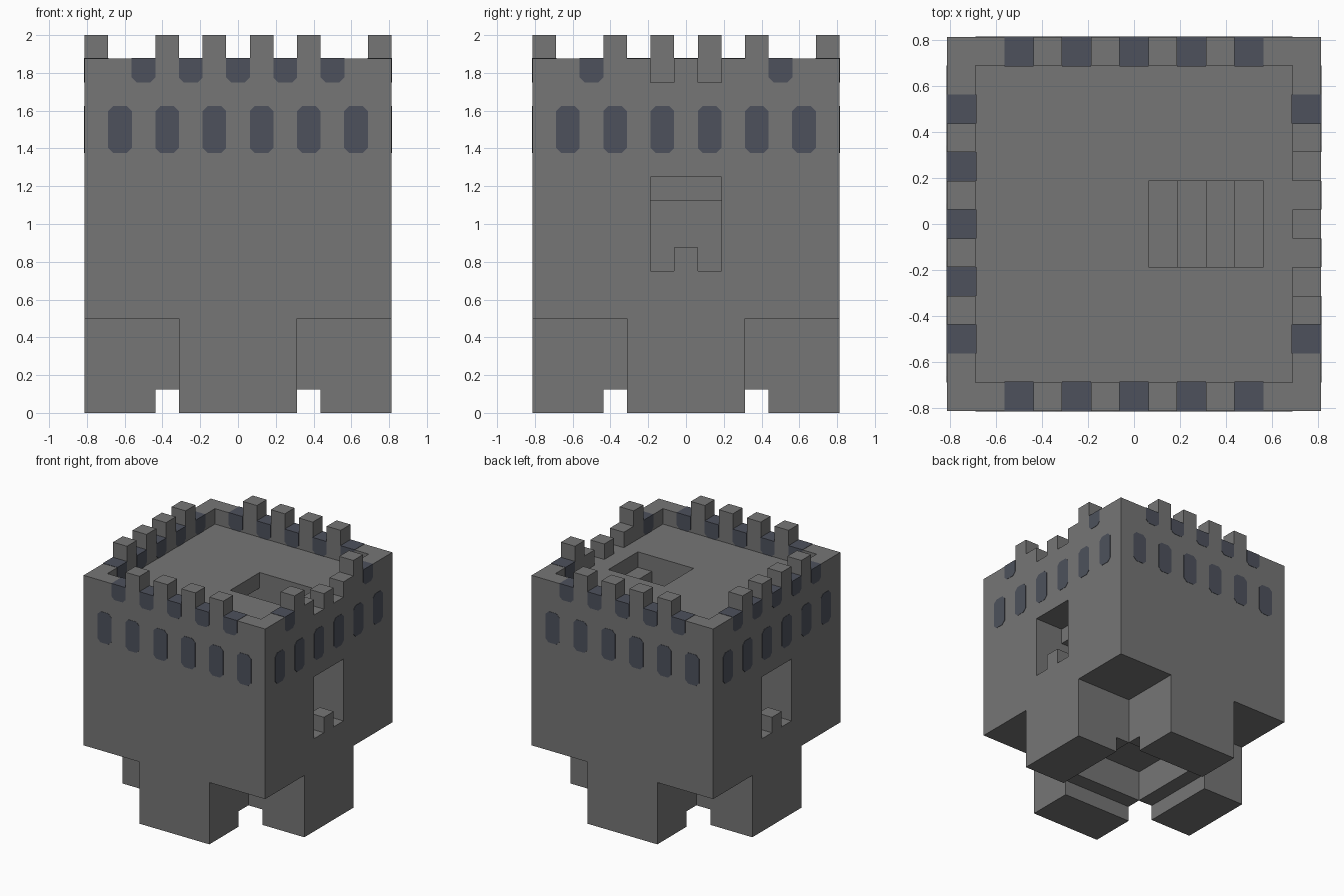
import bpy, bmesh, math
from mathutils import Matrix, Vector

U = 0.125      # one block
H = 6.5        # half width of the tower in blocks

if "Cube" in bpy.data.objects:
    bpy.data.objects.remove(bpy.data.objects["Cube"], do_unlink=True)


def material(name, rgb):
    mat = bpy.data.materials.new(name)
    mat.use_nodes = True
    mat.diffuse_color = (*rgb, 1)
    mat.node_tree.nodes["Principled BSDF"].inputs["Base Color"].default_value = (*rgb, 1)
    return mat


STONE = material("grey_stone", (0.18, 0.18, 0.18))
SLATE = material("dark_blue_slate", (0.075, 0.083, 0.107))


def add_object(name, bm, mat):
    bmesh.ops.recalc_face_normals(bm, faces=bm.faces)
    mesh = bpy.data.meshes.new(name)
    bm.to_mesh(mesh)
    bm.free()
    obj = bpy.data.objects.new(name, mesh)
    if mat:
        mesh.materials.append(mat)
    bpy.context.scene.collection.objects.link(obj)
    return obj


def box(name, x, y, z, mat=STONE, side=0):
    """Box from block ranges, turned by quarter turns from the front side."""
    bm = bmesh.new()
    bmesh.ops.create_cube(bm, size=1)
    spans = (x, y, z)
    size = [(b - a) * U for a, b in spans]
    centre = Vector([(a + b) / 2 * U for a, b in spans])
    turn = Matrix.Rotation(side * math.pi / 2, 4, "Z")
    bm.transform(turn @ Matrix.Translation(centre) @ Matrix.Diagonal((*size, 1)))
    return add_object(name, bm, mat)


def prism(name, outline, y, side):
    """Outline in x and z, extruded over the y range."""
    bm = bmesh.new()
    face = bm.faces.new([bm.verts.new((px * U, y[0] * U, pz * U)) for px, pz in outline])
    new = bmesh.ops.extrude_face_region(bm, geom=[face])["geom"]
    moved = [v for v in new if isinstance(v, bmesh.types.BMVert)]
    bmesh.ops.translate(bm, verts=moved, vec=(0, (y[1] - y[0]) * U, 0))
    bm.transform(Matrix.Rotation(side * math.pi / 2, 4, "Z"))
    return add_object(name, bm, SLATE)


def chamfered(cx, z0, z1, c, top=True):
    t = c if top else 0
    pts = [(cx - .5 + c, z0), (cx + .5 - c, z0), (cx + .5, z0 + c), (cx + .5, z1 - t)]
    if top:
        pts += [(cx + .5 - c, z1), (cx - .5 + c, z1)]
    return pts + [(cx - .5, z1 - t), (cx - .5, z0 + c)]


# Tower body with everything hollow cut out of it
body = box("tower_body", (-H, H), (-H, H), (4, 15))
DOOR = (-1.5, 1.5)
cuts = [((-5.5, 5.5), (-5.5, 5.5), (14, 17)),   # roof terrace
        ((-8, -2.5), DOOR, (6, 10)),            # stair doorway
        ((4.5, 8), DOOR, (6, 10)),              # opposite doorway
        ((1.5, 4.5), DOOR, (6, 9))]             # chamber under the stairs
for y in (-1, 1):                               # broken parapet gaps
    cuts.append(((5.5, 8), (y - .5, y + .5), (14, 17)))
for i in range(7):                              # stairs from terrace to doorway
    tread = 13 - i
    ceiling = 14.5 if i < 4 else tread + 4
    cuts.append(((3.5 - i, 4.5 - i), DOOR, (tread, ceiling)))

cutters = []
for x, y, z in cuts:
    cutter = box("cutter", x, y, z, None)
    cutter.hide_render = True
    cutters.append(cutter)
    mod = body.modifiers.new("cut", "BOOLEAN")
    mod.operation = "DIFFERENCE"
    mod.solver = "EXACT"
    mod.object = cutter
bpy.context.view_layer.update()
cut_mesh = bpy.data.meshes.new_from_object(
    body.evaluated_get(bpy.context.evaluated_depsgraph_get()))
body.modifiers.clear()
body.data = cut_mesh
cut_mesh.materials.clear()
cut_mesh.materials.append(STONE)
for cutter in cutters:
    bpy.data.objects.remove(cutter, do_unlink=True)

# Blocks standing in both doorways
for side, name in ((1, "left"), (3, "right")):
    box(name + "_doorway_block", (-.5, .5), (-H, -5.5), (6, 7), side=side)

# Underside core between the feet
box("underside_core", (-2.5, 2.5), (-2.5, 2.5), (3, 4))

for side, name in enumerate(("front", "left", "back", "right")):
    # Stepped foot
    box(name + "_leg", (-2.5, 2.5), (-H, -2.5), (1, 4), side=side)
    box(name + "_foot", (-2.5, 2.5), (-H, -3.5), (0, 1), side=side)

    # Battlements, with the middle missing on the broken side
    broken = name == "left"
    for x in (-3, 3) if broken else (-3, -1, 1, 3):
        box(name + "_merlon", (x - .5, x + .5), (-H, -5.5), (15, 16), side=side)

    # Dark slate inlays wrapping over the parapet
    for x in (-4, 4) if broken else (-4, -2, 0, 2, 4):
        prism(name + "_parapet_inlay", chamfered(x, 14, 15.02, .2, False),
              (-H - .02, -5.48), side)

    # Painted window slits
    for x in range(-5, 6, 2):
        prism(name + "_window_slit", chamfered(x, 11, 13, .22),
              (-H - .02, -H + .02), side)
